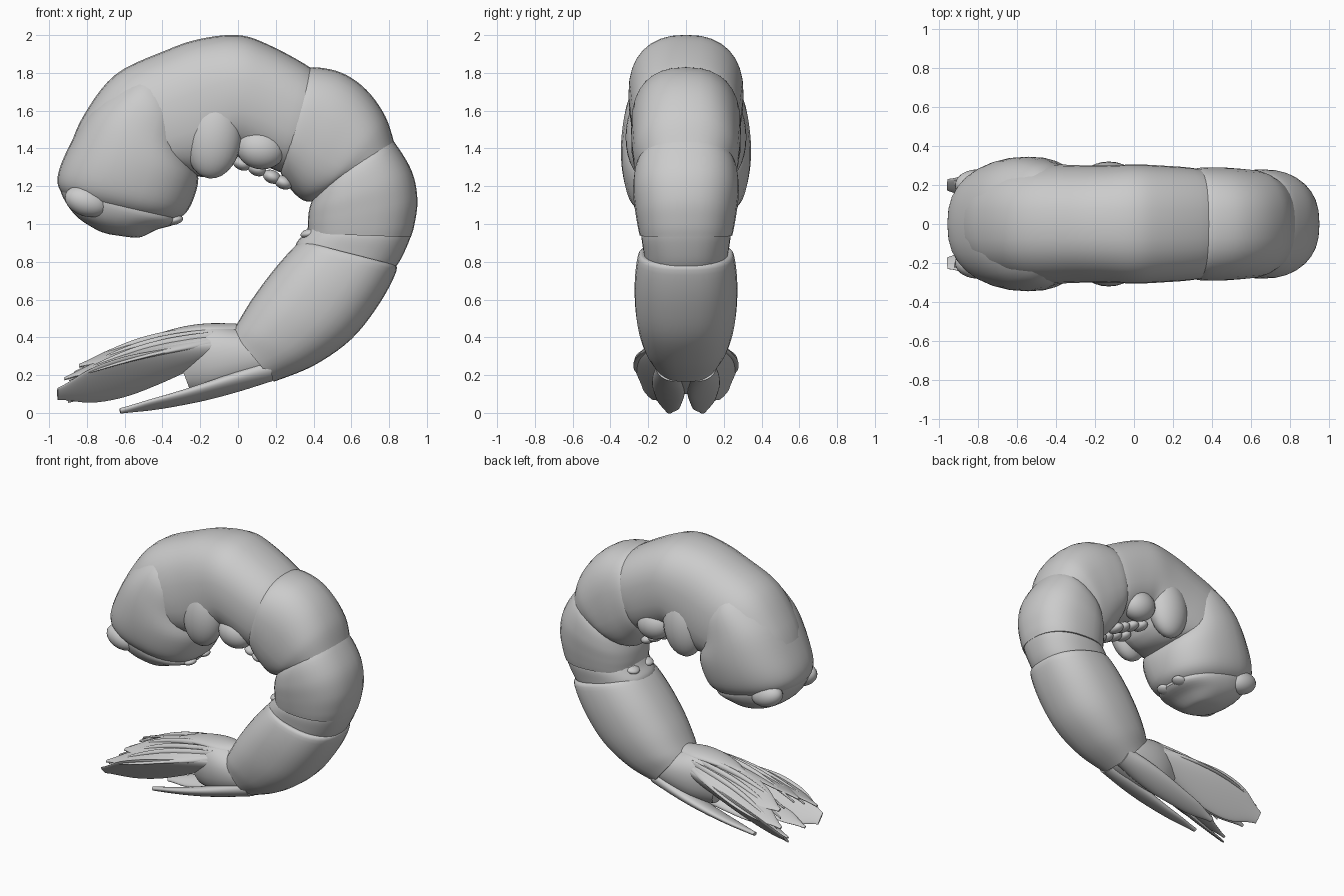
import bpy, bmesh, math
from mathutils import Vector

if "Cube" in bpy.data.objects:
    bpy.data.objects.remove(bpy.data.objects["Cube"])

N = 32  # sides of every lofted cross-section


def catmull(rows, steps):
    """Smoothly interpolate rows of numbers."""
    out = []
    for i in range(len(rows) - 1):
        a, b = rows[max(i - 1, 0)], rows[i]
        c, d = rows[i + 1], rows[min(i + 2, len(rows) - 1)]
        for k in range(steps):
            t = k / steps
            out.append([0.5 * (2 * q + (r - p) * t + (2 * p - 5 * q + 4 * r - s) * t * t
                               + (3 * q - p - 3 * r + s) * t ** 3)
                        for p, q, r, s in zip(a, b, c, d)])
    out.append(list(rows[-1]))
    return out


def loft(name, sections, power=2.4):
    """Skin superellipse sections given as (centre, u half-axis, v half-axis)."""
    bm = bmesh.new()
    rings = []
    for c, u, v in sections:
        ring = []
        for k in range(N):
            a = 2 * math.pi * k / N
            ca, sa = math.cos(a), math.sin(a)
            cu = math.copysign(abs(ca) ** (2 / power), ca)
            sv = math.copysign(abs(sa) ** (2 / power), sa)
            ring.append(bm.verts.new(c + u * cu + v * sv))
        rings.append(ring)
    for r, s in zip(rings, rings[1:]):
        for k in range(N):
            bm.faces.new((r[k], r[(k + 1) % N], s[(k + 1) % N], s[k]))
    for ring, sec in ((rings[0], sections[0]), (rings[-1], sections[-1])):
        pole = bm.verts.new(sec[0])
        for k in range(N):
            bm.faces.new((ring[k], ring[(k + 1) % N], pole))
    bmesh.ops.recalc_face_normals(bm, faces=bm.faces)
    me = bpy.data.meshes.new(name)
    bm.to_mesh(me)
    bm.free()
    ob = bpy.data.objects.new(name, me)
    bpy.context.collection.objects.link(ob)
    return ob


def segment(name, rows, steps=5, power=2.4):
    """Body segment: rows of (outer x, outer z, inner x, inner z, half width)."""
    secs = []
    for ox, oz, ix, iz, w in catmull(rows, steps):
        o, i = Vector((ox, 0, oz)), Vector((ix, 0, iz))
        secs.append(((o + i) / 2, (o - i) / 2, Vector((0, w, 0))))
    return loft(name, secs, power)


def blade(name, root, tip, side, hw, thick, widths, arch=0.0):
    """Flat leaf lofted from root to tip with relative widths along it."""
    root, tip, side = Vector(root), Vector(tip), Vector(side).normalized()
    normal = side.cross(tip - root).normalized()
    if normal.z < 0:
        normal.negate()
    prof = catmull([[w] for w in widths], 5)
    secs = []
    for k, (w,) in enumerate(prof):
        t = k / (len(prof) - 1)
        c = root.lerp(tip, t) + normal * arch * math.sin(math.pi * t)
        secs.append((c, side * hw * w, normal * thick * (1 - 0.75 * t)))
    return loft(name, secs, 2.0)


def lump(name, loc, size, rot=0):
    bpy.ops.mesh.primitive_uv_sphere_add(segments=24, ring_count=14, location=loc,
                                         rotation=(0, rot, 0))
    ob = bpy.context.object
    ob.name = name
    ob.scale = size


# Curled body, head end to tail
segment("front_trunk", [
    (-.90, 1.38, -.32, 1.33, .25), (-.82, 1.57, -.25, 1.28, .295), (-.65, 1.79, -.20, 1.25, .305),
    (-.38, 1.92, -.11, 1.26, .30), (-.20, 1.98, -.04, 1.30, .30), (0, 2.0, .01, 1.36, .305),
    (.16, 1.95, .10, 1.33, .30), (.38, 1.83, .24, 1.27, .285), (.47, 1.74, .32, 1.3, .25)])
segment("head", [
    (-.46, 1.84, -.32, 1.68, .20), (-.61, 1.76, -.28, 1.54, .30), (-.78, 1.61, -.26, 1.38, .338),
    (-.90, 1.40, -.21, 1.24, .342), (-.955, 1.25, -.26, 1.08, .31),
    (-.93, 1.16, -.34, 1.02, .25), (-.84, 1.10, -.42, 1.02, .16)])
segment("chin", [
    (-.94, 1.25, -.36, 1.10, .25), (-.935, 1.16, -.32, 1.01, .26), (-.86, 1.045, -.43, .97, .215),
    (-.75, .97, -.51, .932, .13), (-.68, .945, -.56, .928, .04)])
segment("shoulder_segment", [
    (.34, 1.80, .22, 1.30, .25), (.40, 1.83, .24, 1.24, .285), (.55, 1.80, .30, 1.16, .29),
    (.68, 1.71, .36, 1.12, .285), (.78, 1.57, .42, 1.13, .275), (.83, 1.42, .44, 1.17, .25)])
segment("middle_segment", [
    (.76, 1.50, .45, 1.27, .19), (.83, 1.43, .41, 1.17, .262), (.92, 1.28, .38, 1.09, .28),
    (.95, 1.13, .37, 1.02, .27), (.935, 1.0, .37, .97, .255), (.915, .93, .37, .95, .245)])
segment("narrow_band", [
    (.93, 1.0, .38, 1.0, .22), (.91, .92, .35, .95, .235), (.86, .81, .31, .90, .225),
    (.81, .74, .30, .85, .215)])
segment("rear_segment", [
    (.81, .79, .36, .90, .22), (.84, .755, .32, .90, .255), (.75, .58, .20, .77, .272),
    (.60, .39, .08, .61, .262), (.40, .25, .0, .48, .225), (.19, .165, -.03, .43, .175)])
segment("tail_base", [
    (.24, .24, .02, .45, .14), (.17, .18, -.03, .455, .165), (.0, .125, -.13, .47, .17),
    (-.13, .10, -.24, .46, .15), (-.25, .11, -.36, .40, .10)], power=2.2)

# Side plates and small swimming-leg stubs
for s, side in ((1, "left"), (-1, "right")):
    lump(f"front_plate_{side}", (-.13, s * .21, 1.46), (.15, .11, .22), .1)
    lump(f"belly_plate_{side}", (.12, s * .19, 1.40), (.13, .10, .11), .2)
    lump(f"eye_socket_{side}", (-.80, s * .20, 1.12), (.12, .08, .08), .3)
    for i, (x, z) in enumerate([(.02, 1.32), (.10, 1.29), (.18, 1.25), (.24, 1.22)]):
        lump(f"leg_stub_{side}_{i}", (x, s * .09, z), (.05, .06, .035), .4)
    for i, (x, z) in enumerate([(-.34, 1.02), (.38, .95)]):
        lump(f"joint_stub_{side}_{i}", (x, s * .08, z), (.05, .05, .025), -.2)

# Tail fan: roof blades, raised outer blades and lower pointed blades
leaf = [.35, .7, .95, 1, .75, .12]
for s, side in ((1, "left"), (-1, "right")):
    blade(f"roof_blade_{side}", (-.06, s * .07, .40), (-.84, s * .11, .25), (0, s * .9, -.3),
          .125, .035, leaf, .035)
    blade(f"roof_outer_blade_{side}", (-.1, s * .10, .38), (-.92, s * .21, .18),
          (0, s * .85, -.25), .105, .03, leaf, .04)
    blade(f"outer_blade_{side}", (-.08, s * .10, .35), (-.955, s * .20, .10), (0, s * .65, .7),
          .145, .035, [.3, .6, .85, 1, .85, .3], -.015)
    blade(f"under_blade_{side}", (-.12, s * .06, .30), (-.90, s * .10, .06), (0, s * .95, .25),
          .085, .03, leaf)
    blade(f"lower_blade_{side}", (.17, s * .085, .225), (-.625, s * .09, .01), (0, s * .9, .35),
          .09, .055, [.85, 1, 1, .85, .65, .2], -.02)
    # Raised ribs along the fan
    for i, y in enumerate((.05, .12, .19)):
        blade(f"fan_rib_{side}_{i}", (-.12, s * (.04 + y * .4), .44 - .2 * y),
              (-.82 - .4 * y, s * y * 1.15, .27 - .5 * y), (0, 1, 0), .018, .03,
              [.5, 1, 1, .8, .2], .05)
blade("tail_spike", (.03, 0, .42), (-.5, 0, .38), (0, 1, 0), .10, .05,
      [.7, 1, .9, .65, .1], .035)

bpy.ops.object.select_all(action='SELECT')
bpy.context.view_layer.objects.active = bpy.data.objects["head"]
bpy.ops.object.shade_smooth_by_angle(angle=math.radians(40))
